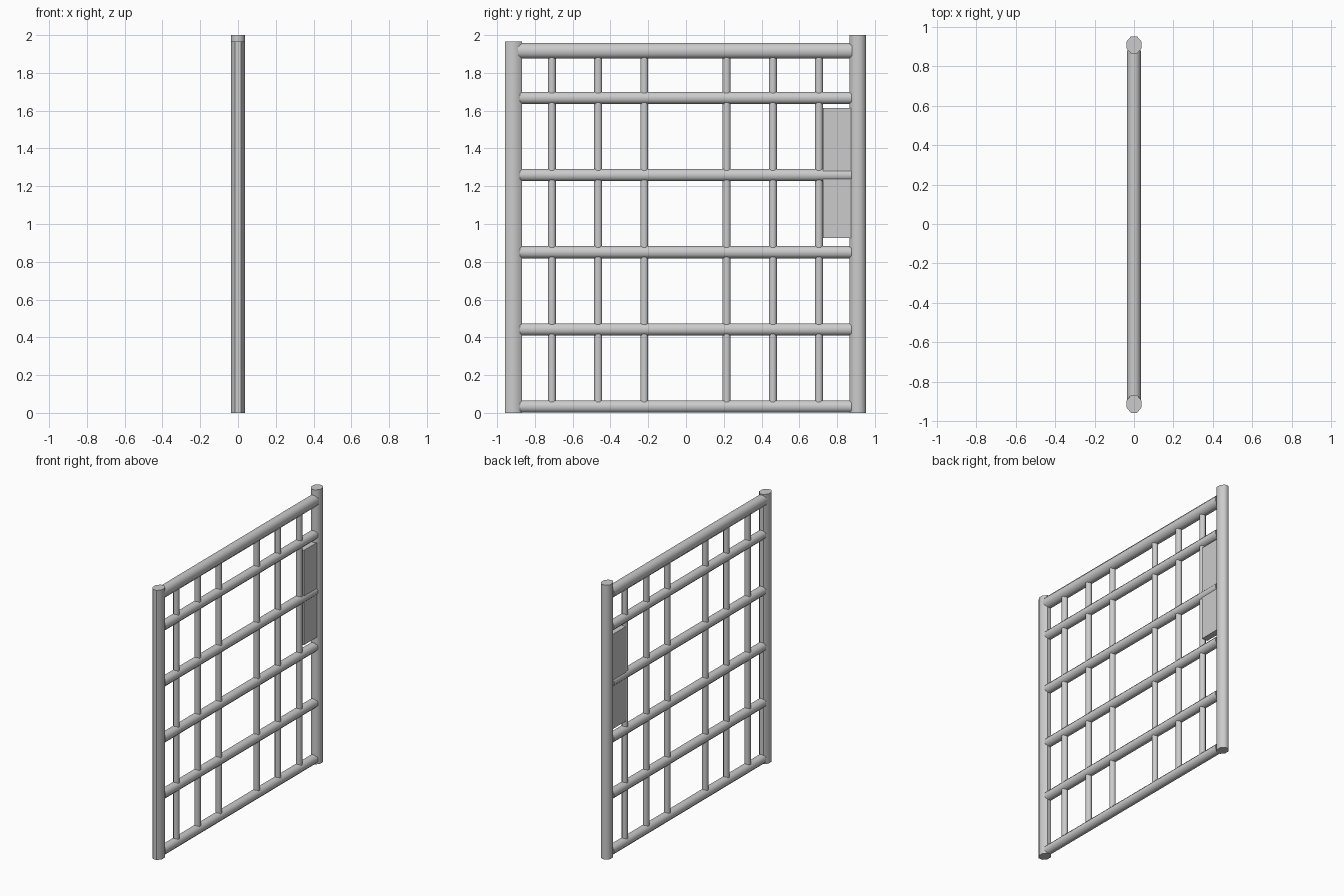
import bpy
import math
from mathutils import Matrix

if "Cube" in bpy.data.objects:
    bpy.data.objects.remove(bpy.data.objects["Cube"])


def tube(name, start, length, axis, half_x, half_w):
    """Eight-sided tube with flats facing the axes, running along y or z."""
    bpy.ops.mesh.primitive_cylinder_add(vertices=8, radius=1 / math.cos(math.pi / 8), depth=length)
    ob = bpy.context.object
    ob.name = name
    turn = Matrix.Rotation(math.pi / 8, 4, 'Z')
    ob.data.transform(Matrix.Diagonal((half_x, half_w, 1, 1)) @ turn)
    if axis == 'Y':
        ob.data.transform(Matrix.Rotation(-math.pi / 2, 4, 'X'))
        ob.location = (0, start[0] + length / 2, start[1])
    else:
        ob.location = (0, start[0], start[1] + length / 2)
    bpy.ops.object.shade_smooth_by_angle(angle=math.radians(50))
    return ob


# Side posts, the latch side slightly taller
tube("hinge_post", (-0.914, 0), 1.965, 'Z', 0.037, 0.045)
tube("latch_post", (0.909, 0), 2.0, 'Z', 0.037, 0.044)

# Thick top rail and five thinner rails
tube("top_rail", (-0.89, 1.916), 1.77, 'Y', 0.035, 0.041)
for i in range(5):
    tube(f"cross_rail_{i + 1}", (-0.879, 0.0335 + i * 0.4085), 1.754, 'Y', 0.031, 0.0325)

# Upright bars, two groups of three
for i, y in enumerate((-0.71, -0.465, -0.221, 0.215, 0.46, 0.704)):
    tube(f"upright_bar_{i + 1}", (y, 0.01), 1.89, 'Z', 0.02, 0.021)

# Lock box beside the latch post
bpy.ops.mesh.primitive_cube_add(size=1, location=(0, 0.8, 1.27))
lock = bpy.context.object
lock.name = "lock_box"
lock.data.transform(Matrix.Diagonal((0.046, 0.15, 0.69, 1)))
